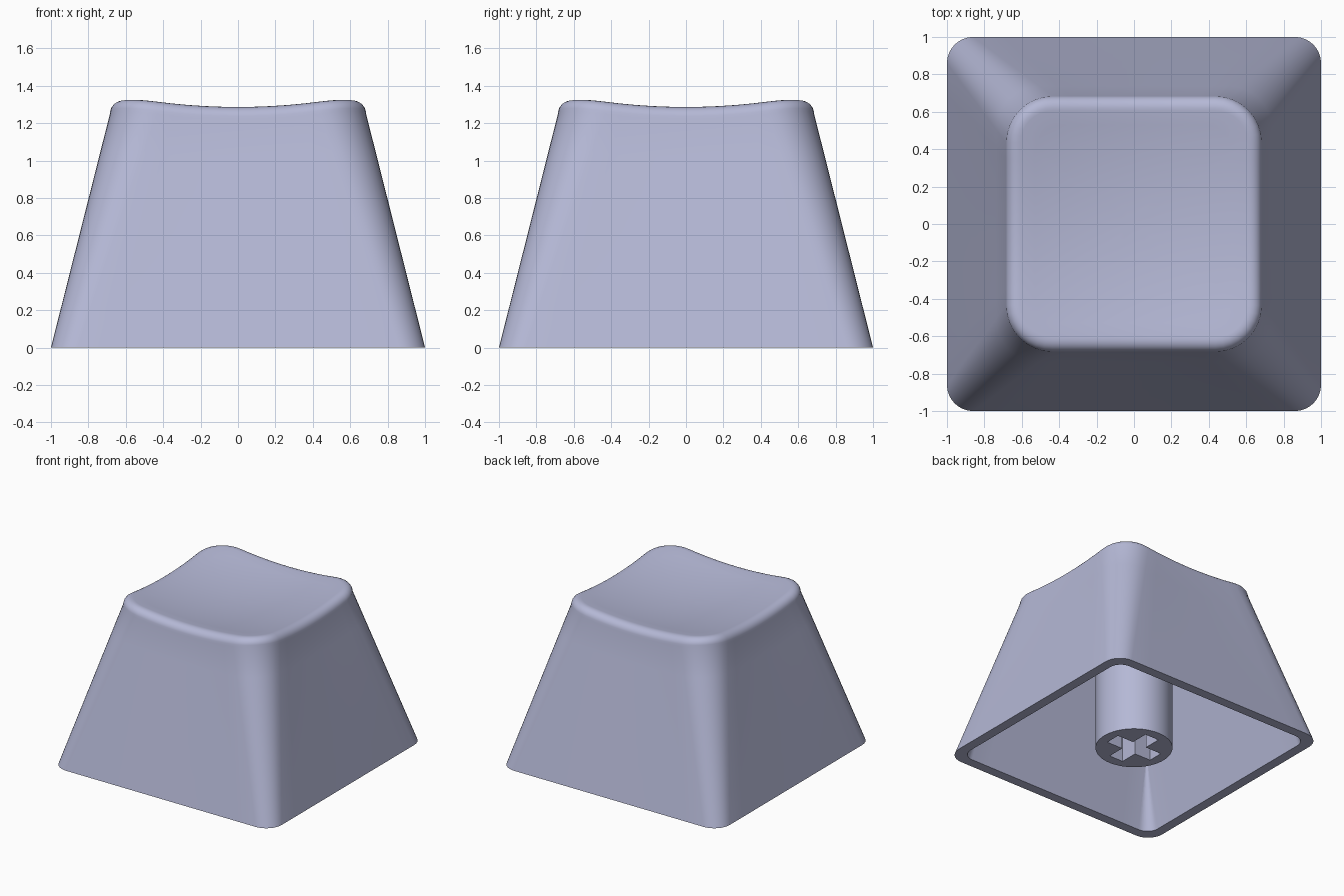
import bpy
import bmesh
from math import sin, cos, pi

if "Cube" in bpy.data.objects:
    bpy.data.objects.remove(bpy.data.objects["Cube"])

# One lilac-grey plastic
COLOUR = (0.46, 0.48, 0.67, 1)
plastic = bpy.data.materials.new("lilac_grey_plastic")
plastic.use_nodes = True
plastic.diffuse_color = COLOUR
shader = next(n for n in plastic.node_tree.nodes if n.type == "BSDF_PRINCIPLED")
shader.inputs["Base Color"].default_value = COLOUR

CORNER_STEPS, EDGE_STEPS = 8, 10
TAPER = 0.256


def rounded_square(half, radius):
    """Outline points, counter-clockwise, with divided straight edges."""
    points = []
    c = half - radius
    for q in range(4):
        ca, sa = cos(q * pi / 2), sin(q * pi / 2)
        local = [(half, -c + 2 * c * i / EDGE_STEPS) for i in range(EDGE_STEPS)]
        for i in range(CORNER_STEPS):
            a = pi / 2 * i / CORNER_STEPS
            local.append((c + radius * cos(a), c + radius * sin(a)))
        points += [(x * ca - y * sa, x * sa + y * ca) for x, y in local]
    return points


def dish(x, y):
    """Height of the hollowed top."""
    return 1.23 + 0.15 * (x * x + y * y)


def flat_ring(half, radius, z):
    return [(x, y, z) for x, y in rounded_square(half, radius)]


def dish_ring(half, radius, drop=0):
    return [(x, y, dish(x, y) - drop) for x, y in rounded_square(half, radius)]


def finish(bm, name):
    bmesh.ops.recalc_face_normals(bm, faces=bm.faces)
    mesh = bpy.data.meshes.new(name)
    bm.to_mesh(mesh)
    bm.free()
    mesh.materials.append(plastic)
    obj = bpy.data.objects.new(name, mesh)
    bpy.context.collection.objects.link(obj)
    return obj


def activate(obj):
    bpy.ops.object.select_all(action="DESELECT")
    obj.select_set(True)
    bpy.context.view_layer.objects.active = obj


# Hollow cap: inner wall, rim, outer wall, rounded lip, dished top
rings = [
    flat_ring(0.92 - TAPER * 1.1, 0.005, 1.1),
    flat_ring(0.92 - TAPER * 0.55, 0.005, 0.55),
    flat_ring(0.92, 0.1, 0),
]
foot = flat_ring(1, 0.14, 0)
FILLET = 0.08
shoulder = dish_ring(0.685, 0.25, FILLET)
WALL_STEPS = 6
for i in range(WALL_STEPS):
    t = i / WALL_STEPS
    rings.append([[a + (b - a) * t for a, b in zip(p, q)]
                  for p, q in zip(foot, shoulder)])
LIP_STEPS = 7
for i in range(LIP_STEPS + 1):
    a = pi / 2 * i / LIP_STEPS
    inset = FILLET * (1 - cos(a))
    rings.append(dish_ring(0.685 - inset, 0.25 - inset, FILLET * (1 - sin(a))))
TOP_STEPS = 8
for i in range(1, TOP_STEPS):
    s = 1 - i / TOP_STEPS
    rings.append(dish_ring((0.685 - FILLET) * s, (0.25 - FILLET) * s))

bm = bmesh.new()
loops = [[bm.verts.new(p) for p in ring] for ring in rings]
count = len(loops[0])
for low, high in zip(loops, loops[1:]):
    for i in range(count):
        j = (i + 1) % count
        bm.faces.new((low[i], low[j], high[j], high[i]))
bm.faces.new(loops[0])
middle = bm.verts.new((0, 0, dish(0, 0)))
for i in range(count):
    bm.faces.new((loops[-1][i], loops[-1][(i + 1) % count], middle))
cap = finish(bm, "cap_shell")
activate(cap)
bpy.ops.object.shade_smooth_by_angle(angle=pi / 5)


def prism(outline, bottom, top, name):
    """Upright solid with the given outline."""
    bm = bmesh.new()
    face = bm.faces.new([bm.verts.new((x, y, bottom)) for x, y in outline])
    result = bmesh.ops.extrude_face_region(bm, geom=[face], use_keep_orig=True)
    verts = [v for v in result["geom"] if isinstance(v, bmesh.types.BMVert)]
    bmesh.ops.translate(bm, verts=verts, vec=(0, 0, top - bottom))
    return finish(bm, name)


# Round mounting stem with a cross-shaped socket
SEGMENTS = 64
circle = [(0.29 * cos(2 * pi * i / SEGMENTS), 0.29 * sin(2 * pi * i / SEGMENTS))
          for i in range(SEGMENTS)]
stem = prism(circle, 0, 1.12, "mounting_stem")

ARM, WIDE = 0.21, 0.063
cross = []
for q in range(4):
    ca, sa = round(cos(q * pi / 2)), round(sin(q * pi / 2))
    for x, y in ((ARM, -WIDE), (ARM, WIDE), (WIDE, WIDE)):
        cross.append((x * ca - y * sa, x * sa + y * ca))
cutter = prism(cross, -0.1, 0.45, "socket_cutter")
cutter.hide_render = True

cut = stem.modifiers.new("socket", "BOOLEAN")
cut.operation = "DIFFERENCE"
cut.solver = "EXACT"
cut.object = cutter
activate(stem)
bpy.ops.object.modifier_apply(modifier=cut.name)
bpy.data.objects.remove(cutter)
bpy.ops.object.shade_smooth_by_angle(angle=pi / 6)
